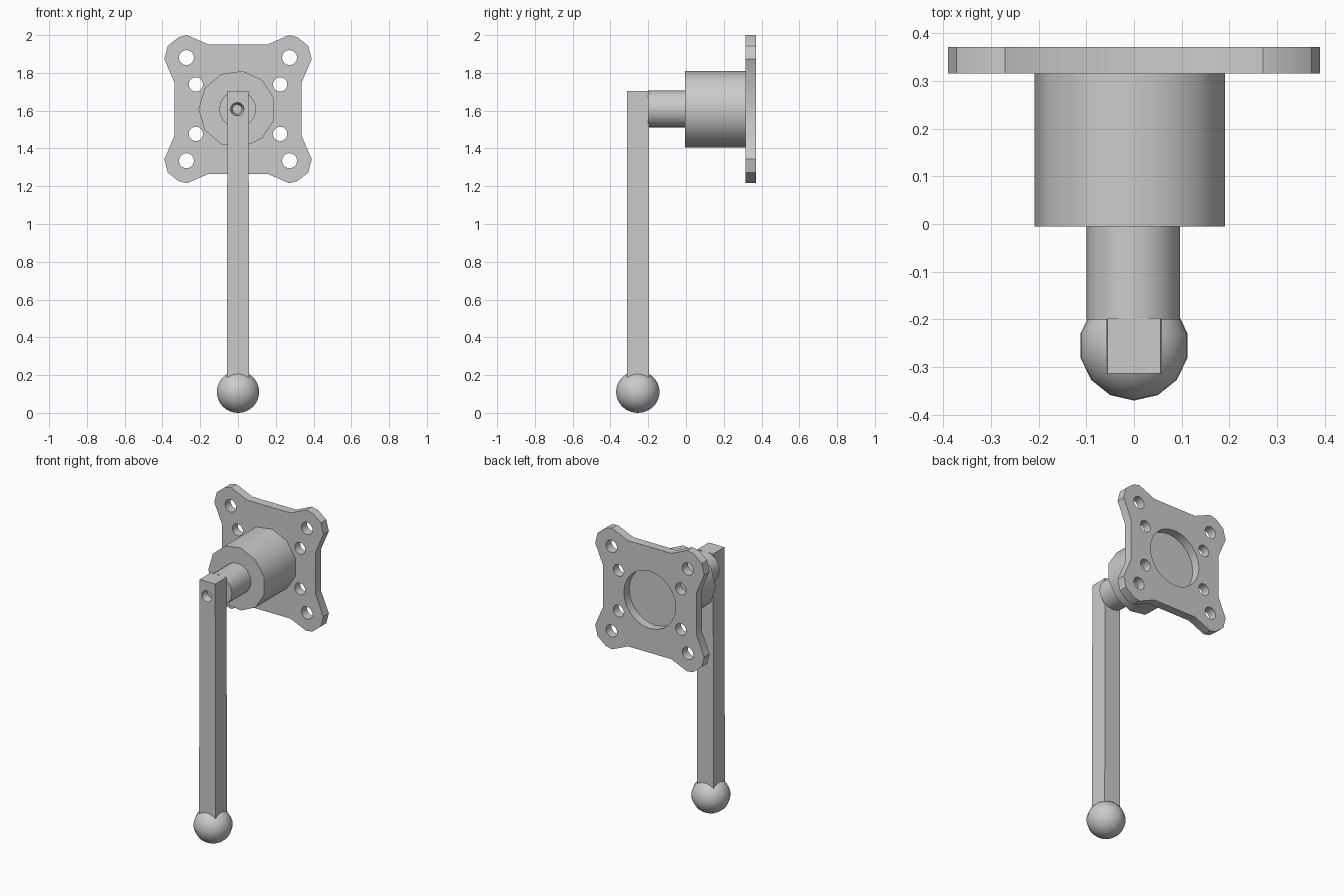
import bpy, bmesh
from math import pi, cos, sin, radians

if "Cube" in bpy.data.objects:
    bpy.data.objects.remove(bpy.data.objects["Cube"])

AXIS_Z = 1.608   # height of the pivot axis


def ring(cx, cz, r, n):
    return [(cx + r * cos(2 * pi * i / n), cz + r * sin(2 * pi * i / n)) for i in range(n)]


def smooth(obj, angle=40):
    bpy.ops.object.select_all(action='DESELECT')
    bpy.context.view_layer.objects.active = obj
    obj.select_set(True)
    bpy.ops.object.shade_smooth_by_angle(angle=radians(angle))


def y_cylinder(name, x, r_front, r_back, y0, y1, sides, turn=0.0):
    """Cylinder or cone along y, first corner turned from +x."""
    bm = bmesh.new()
    loops = []
    for y, r in ((y0, r_front), (y1, r_back)):
        loops.append([bm.verts.new((x + r * cos(turn + 2 * pi * i / sides), y,
                                    AXIS_Z + r * sin(turn + 2 * pi * i / sides)))
                      for i in range(sides)])
    a, b = loops
    for i in range(sides):
        j = (i + 1) % sides
        bm.faces.new((a[i], a[j], b[j], b[i]))
    bm.faces.new(a)
    bm.faces.new(b)
    bmesh.ops.recalc_face_normals(bm, faces=bm.faces)
    mesh = bpy.data.meshes.new(name)
    bm.to_mesh(mesh)
    bm.free()
    obj = bpy.data.objects.new(name, mesh)
    bpy.context.collection.objects.link(obj)
    return obj


# Mounting plate: one corner lobe mirrored to four, with screw holes and centre opening
lobe = [(0.335, 0.137), (0.39, 0.265), (0.372, 0.335), (0.315, 0.381), (0.27, 0.392), (0.155, 0.342)]
outline = []
for sx, sz in ((1, 1), (-1, 1), (-1, -1), (1, -1)):
    pts = [(sx * x, sz * z) for x, z in lobe]
    outline += pts if sx * sz > 0 else pts[::-1]
loops = [outline, ring(0, 0, 0.185, 24)]
for sx in (1, -1):
    for sz in (1, -1):
        loops.append(ring(sx * 0.273, sz * 0.273, 0.04, 16))
        loops.append(ring(sx * 0.223, sz * 0.131, 0.038, 16))
curve = bpy.data.curves.new("mounting_plate", 'CURVE')
curve.dimensions = '2D'
curve.fill_mode = 'BOTH'
curve.extrude = 0.028
for pts in loops:
    s = curve.splines.new('POLY')
    s.points.add(len(pts) - 1)
    for p, (x, z) in zip(s.points, pts):
        p.co = (x, z, 0, 1)
    s.use_cyclic_u = True
plate = bpy.data.objects.new("mounting_plate", curve)
bpy.context.collection.objects.link(plate)
plate.location = (0, 0.343, AXIS_Z)
plate.rotation_euler = (pi / 2, 0, 0)
bpy.context.view_layer.objects.active = plate
plate.select_set(True)
bpy.ops.object.convert(target='MESH')
smooth(bpy.context.view_layer.objects.active, 30)

# Hub housing and pivot shaft
smooth(y_cylinder("hub_housing", -0.005, 0.204, 0.204, -0.005, 0.316, 11, pi))
smooth(y_cylinder("pivot_shaft", -0.002, 0.098, 0.098, -0.2, 0.0, 16))

# Square crank arm, slightly wider at the bottom
bpy.ops.mesh.primitive_cube_add(size=1)
arm = bpy.context.object
arm.name = "crank_arm"
for v in arm.data.vertices:
    top = v.co.z > 0
    v.co = ((1 if v.co.x > 0 else -1) * (0.056 if top else 0.059),
            -0.197 if v.co.y > 0 else -0.313,
            1.703 if top else 0.13)

# Screw recess in the arm's front
cutter = y_cylinder("recess_cutter", -0.004, 0.04, 0.025, -0.33, -0.27, 14)
cutter.hide_render = True
cutter.hide_set(True)
mod = arm.modifiers.new("recess", 'BOOLEAN')
mod.operation = 'DIFFERENCE'
mod.solver = 'EXACT'
mod.object = cutter
bpy.context.view_layer.objects.active = arm
bpy.ops.object.modifier_apply(modifier=mod.name)
bpy.data.objects.remove(cutter, do_unlink=True)

# Round handle knob
bpy.ops.mesh.primitive_uv_sphere_add(segments=14, ring_count=16, radius=0.115,
                                     location=(0, -0.255, 0.111))
knob = bpy.context.object
knob.name = "handle_knob"
knob.scale = (1, 1, 0.965)
smooth(knob)
